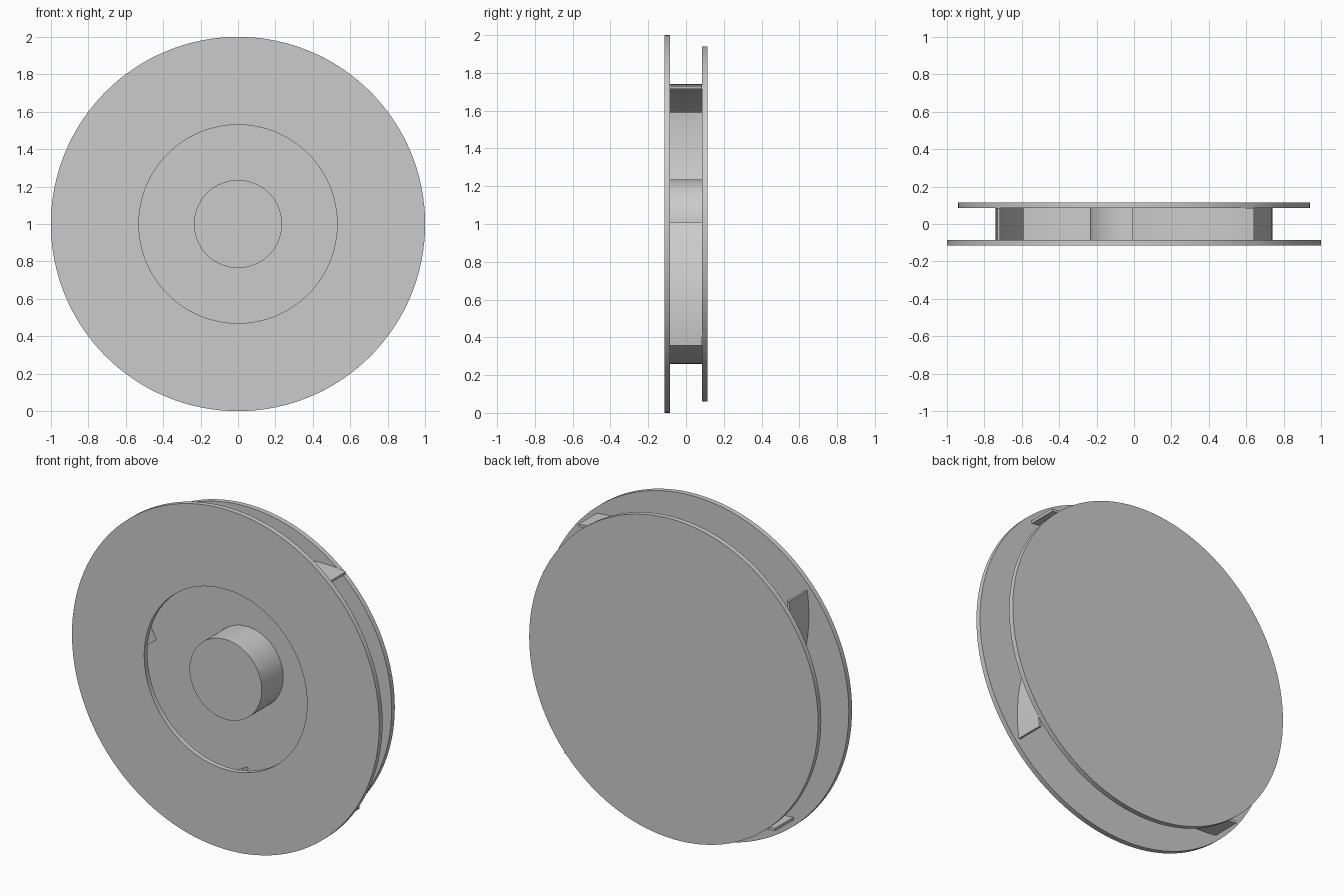
import bpy, bmesh, math
from mathutils import Matrix

cube = bpy.data.objects.get("Cube")
if cube:
    bpy.data.objects.remove(cube)

GREY = (0.6, 0.6, 0.6, 1)
mat = bpy.data.materials.new("plain grey")
mat.use_nodes = True
mat.diffuse_color = GREY
mat.node_tree.nodes["Principled BSDF"].inputs["Base Color"].default_value = GREY

INNER, OUTER = 0.085, 0.115   # inner and outer faces of the two discs along y


def extrude_profile(name, loop, y0, y1, ring=False):
    """Extrude a closed (x, z) loop along y; with ring, loop is split into two circles."""
    bm = bmesh.new()
    n = len(loop)
    front = [bm.verts.new((x, y0, z)) for x, z in loop]
    back = [bm.verts.new((x, y1, z)) for x, z in loop]
    if ring:
        h = n // 2
        for i in range(h):
            j = (i + 1) % h
            for row in (front, back):
                bm.faces.new((row[i], row[j], row[h + j], row[h + i]))
            for k in (0, h):
                bm.faces.new((front[k + i], front[k + j], back[k + j], back[k + i]))
    else:
        bm.faces.new(front)
        bm.faces.new(back)
        for i in range(n):
            j = (i + 1) % n
            bm.faces.new((front[i], front[j], back[j], back[i]))
    bmesh.ops.recalc_face_normals(bm, faces=bm.faces)
    mesh = bpy.data.meshes.new(name)
    bm.to_mesh(mesh)
    bm.free()
    mesh.materials.append(mat)
    obj = bpy.data.objects.new(name, mesh)
    bpy.context.collection.objects.link(obj)
    obj.location.z = 1
    bpy.ops.object.select_all(action="DESELECT")
    obj.select_set(True)
    bpy.context.view_layer.objects.active = obj
    bpy.ops.object.shade_smooth_by_angle(angle=math.radians(30))
    return obj


def arc(cx, cz, r, a0, a1, n):
    """Points on an arc, angles measured from straight up towards +x."""
    angles = [a0 + (a1 - a0) * i / n for i in range(n + 1)]
    return [(cx + r * math.sin(a), cz + r * math.cos(a)) for a in angles]


def circle(r, n=128):
    return arc(0, 0, r, 0, math.tau, n)[:-1]


# Shrouds and hub
extrude_profile("front_ring", circle(1.0) + circle(0.53), -OUTER, -INNER, ring=True)
extrude_profile("back_disc", circle(0.94), INNER, OUTER)
extrude_profile("hub", circle(0.235), -OUTER, INNER)

# Four thin curved vanes between the discs
CX, CZ, R, THICK = 0.5, -0.265, 0.99, 0.015
START, END = math.asin(-CX / R), math.asin((0.64 - CX) / R)
profile = arc(CX, CZ, R, START, END, 24) + arc(CX, CZ, R + THICK, END, START, 24)
for k in range(4):
    vane = extrude_profile(f"vane_{k + 1}", profile, -INNER, INNER)
    vane.data.transform(Matrix.Rotation(k * math.pi / 2, 4, "Y"))
